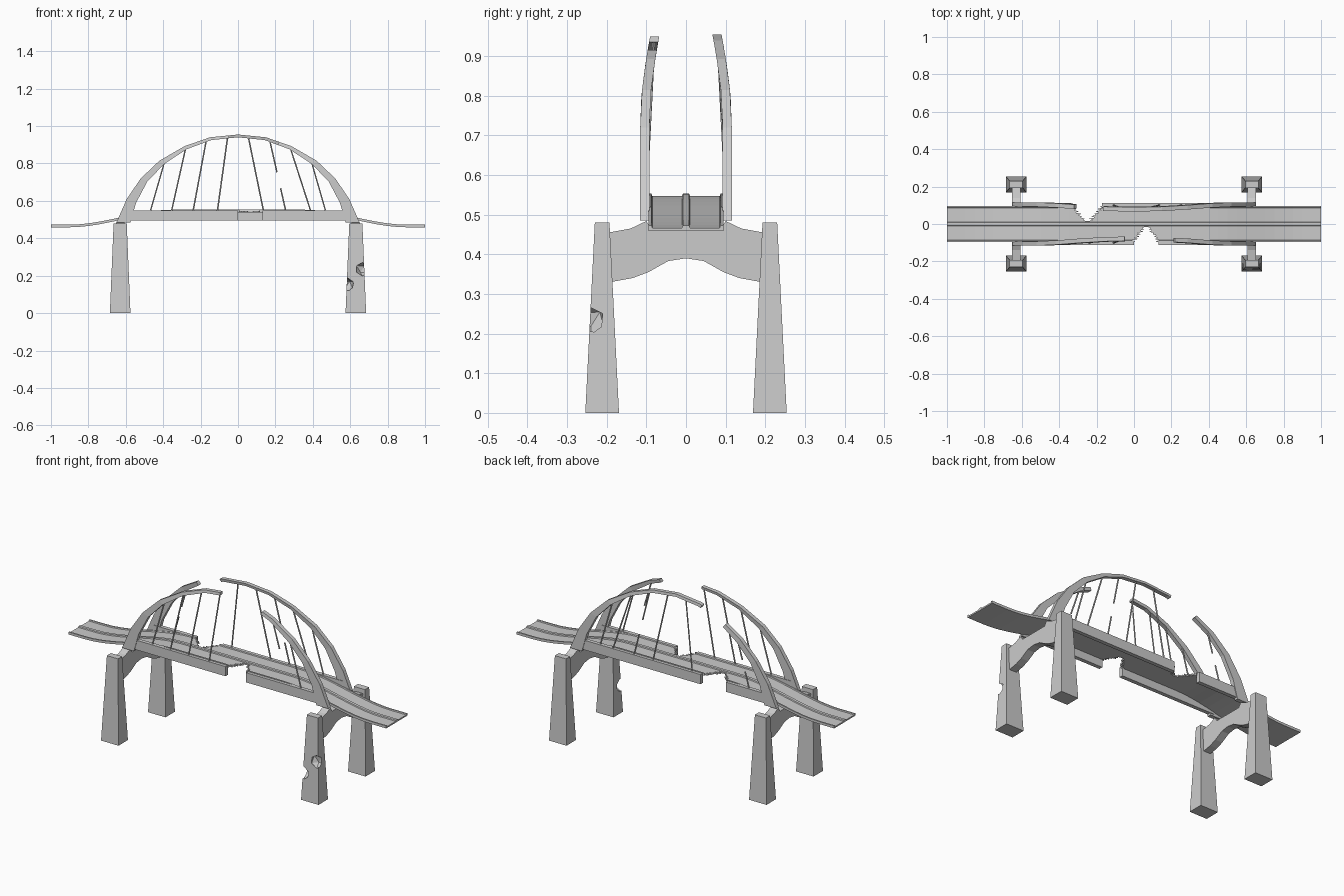
import bpy, bmesh, math, random
from mathutils import Vector

if "Cube" in bpy.data.objects:
    bpy.data.objects.remove(bpy.data.objects["Cube"])
random.seed(4)


def make(name, bm):
    bmesh.ops.recalc_face_normals(bm, faces=bm.faces)
    me = bpy.data.meshes.new(name)
    bm.to_mesh(me)
    bm.free()
    ob = bpy.data.objects.new(name, me)
    bpy.context.collection.objects.link(ob)
    return ob


def loft(name, rings):
    """Skin a list of equal-length closed rings and cap both ends."""
    bm = bmesh.new()
    vs = [[bm.verts.new(p) for p in r] for r in rings]
    n = len(rings[0])
    for a, b in zip(vs, vs[1:]):
        for i in range(n):
            j = (i + 1) % n
            bm.faces.new((a[i], a[j], b[j], b[i]))
    bm.faces.new(vs[0])
    bm.faces.new(vs[-1])
    return make(name, bm)


def cut(ob, cutter):
    mod = ob.modifiers.new("cut", 'BOOLEAN')
    mod.operation, mod.solver, mod.object = 'DIFFERENCE', 'EXACT', cutter
    bpy.context.view_layer.objects.active = ob
    bpy.ops.object.modifier_apply(modifier=mod.name)
    bpy.data.objects.remove(cutter)


def rod(name, a, b, r=0.004, sides=6):
    a, b = Vector(a), Vector(b)
    q = (b - a).to_track_quat('Z', 'Y')
    ring = [q @ Vector((r * math.cos(k * math.tau / sides), r * math.sin(k * math.tau / sides), 0))
            for k in range(sides)]
    return loft(name, [[p + v for v in ring] for p in (a, b)])


# Road deck: thin plate with three curbs, swept over a gentle hump
def deck_z(x):
    t = min(1, max(0, (0.9 - abs(x)) / 0.55))
    return 0.467 + 0.08 * t * t * (3 - 2 * t)


half = [(0.008, 0.006), (0.01, 0), (0.085, 0), (0.087, 0.006), (0.095, 0.006), (0.095, -0.008)]
profile = half + [(-y, z) for y, z in reversed(half)]
deck = loft("road_deck", [[(x, y, deck_z(x) + z) for y, z in profile]
                          for x in [-1 + i / 20 for i in range(41)]])

# Jagged V-shaped breaks in the deck edges
gaps = {1: (-0.33, -0.17), -1: (0.0, 0.13)}
for s, (g0, g1) in gaps.items():
    mid, hw, n = (g0 + g1) / 2, (g1 - g0) / 2, 14
    sides = []
    for d in (-1, 1):
        pts = []
        for i in range(n):
            y = 0.015 + 0.085 * i / (n - 1)
            w = 0.012 + hw * i / (n - 1) * 0.9
            jag = random.uniform(0.004, 0.016) * (1 if i % 2 else -1)
            pts.append((mid + d * max(0.004, w + jag), s * y))
        sides.append(pts)
    outline = sides[0] + sides[1][::-1]
    cut(deck, loft("deck_cutter", [[(x, y, z) for x, y in outline] for z in (0.5, 0.6)]))

# Side girders, split at the breaks
for s, (g0, g1) in gaps.items():
    for x0, x1 in ((-0.6, g0), (g1, 0.6)):
        loft("side_girder", [[(x, s * y, z) for y, z in
             ((0.09, 0.495), (0.112, 0.495), (0.112, 0.55), (0.09, 0.55))] for x in (x0, x1)])

# Arch ribs: tapered toward the crown and leaning inward, as (outer x, outer z, inner x, inner z)
knots = [(0.65, 0.485, 0.575, 0.485), (0.595, 0.61, 0.545, 0.59), (0.52, 0.72, 0.485, 0.703),
         (0.42, 0.815, 0.395, 0.797), (0.285, 0.893, 0.275, 0.876), (0.15, 0.94, 0.143, 0.925),
         (0, 0.955, 0, 0.94)]


def arch_at(x):
    a = abs(x)
    for k, m in zip(knots, knots[1:]):
        if m[0] <= a <= k[0]:
            t = (k[0] - a) / (k[0] - m[0])
            return [p + (q - p) * t for p, q in zip(k, m)]


def lean(z):
    return 0.104 - 0.025 * max(0, (z - 0.75) / 0.2) ** 1.5


def arch(s, x0, x1):
    xs = sorted({k[0] * e for k in knots for e in (-1, 1) if x0 < k[0] * e < x1} | {x0, x1})
    rings = []
    for x in xs:
        ox, oz, ix, iz = arch_at(x)
        e = -1 if x < 0 else 1
        rings.append([(e * px, s * (lean(pz) + d), pz) for px, pz, d in
                      ((ox, oz, -0.0115), (ox, oz, 0.0115), (ix, iz, 0.0115), (ix, iz, -0.0115))])
    loft("arch_rib", rings)


for s, x0, x1 in ((-1, -0.65, -0.05), (-1, 0.22, 0.65), (1, -0.65, -0.32), (1, -0.165, 0.65)):
    arch(s, x0, x1)

# Hangers: (top x, bottom x) and which stretch of each survives
hangers = {-0.39: -0.468, -0.28: -0.355, -0.17: -0.24, -0.056: -0.11,
           0.056: 0.136, 0.17: 0.255, 0.28: 0.388, 0.39: 0.468}
whole, snapped = [(0, 1)], [(0, 0.45), (0.68, 1)]
state = {-1: {-0.39: whole, -0.28: whole, -0.17: whole, -0.056: whole, 0.28: snapped[:1], 0.39: whole},
         1: {-0.39: snapped, -0.056: whole, 0.056: whole, 0.17: snapped, 0.28: whole, 0.39: whole}}
for s, row in state.items():
    for xt, parts in row.items():
        zt = arch_at(xt)[3] + 0.004
        top, low = Vector((xt, s * lean(zt), zt)), Vector((hangers[xt], s * 0.101, 0.548))
        for a, b in parts:
            rod("hanger", top.lerp(low, a), top.lerp(low, b))

# Tapered piers and arched cross beams
beam = [(0, 0.39), (0.045, 0.383), (0.095, 0.355), (0.135, 0.34), (0.19, 0.33),
        (0.195, 0.455), (0.14, 0.465), (0.1, 0.484), (0.085, 0.46)]
outline = beam + [(-y, z) for y, z in reversed(beam[1:])]
for sx in (-1, 1):
    loft("cross_beam", [[(sx * 0.63 + d, y, z) for y, z in outline] for d in (-0.022, 0.022)])
    for sy in (-1, 1):
        pier = loft("pier", [[(sx * 0.63 + i * wx, sy * 0.2115 + j * wy, z)
                              for i, j in ((-1, -1), (1, -1), (1, 1), (-1, 1))]
                             for z, wx, wy in ((0, 0.055, 0.0425), (0.48, 0.035, 0.0185))])
        # Chipped masonry on one pier
        if sx > 0 > sy:
            for c, r in (((0.665, -0.24, 0.235), 0.04), ((0.585, -0.24, 0.152), 0.037)):
                bm = bmesh.new()
                bmesh.ops.create_icosphere(bm, subdivisions=1, radius=r)
                for v in bm.verts:
                    v.co = v.co * random.uniform(0.85, 1.1) + Vector(c)
                cut(pier, make("chip_cutter", bm))
